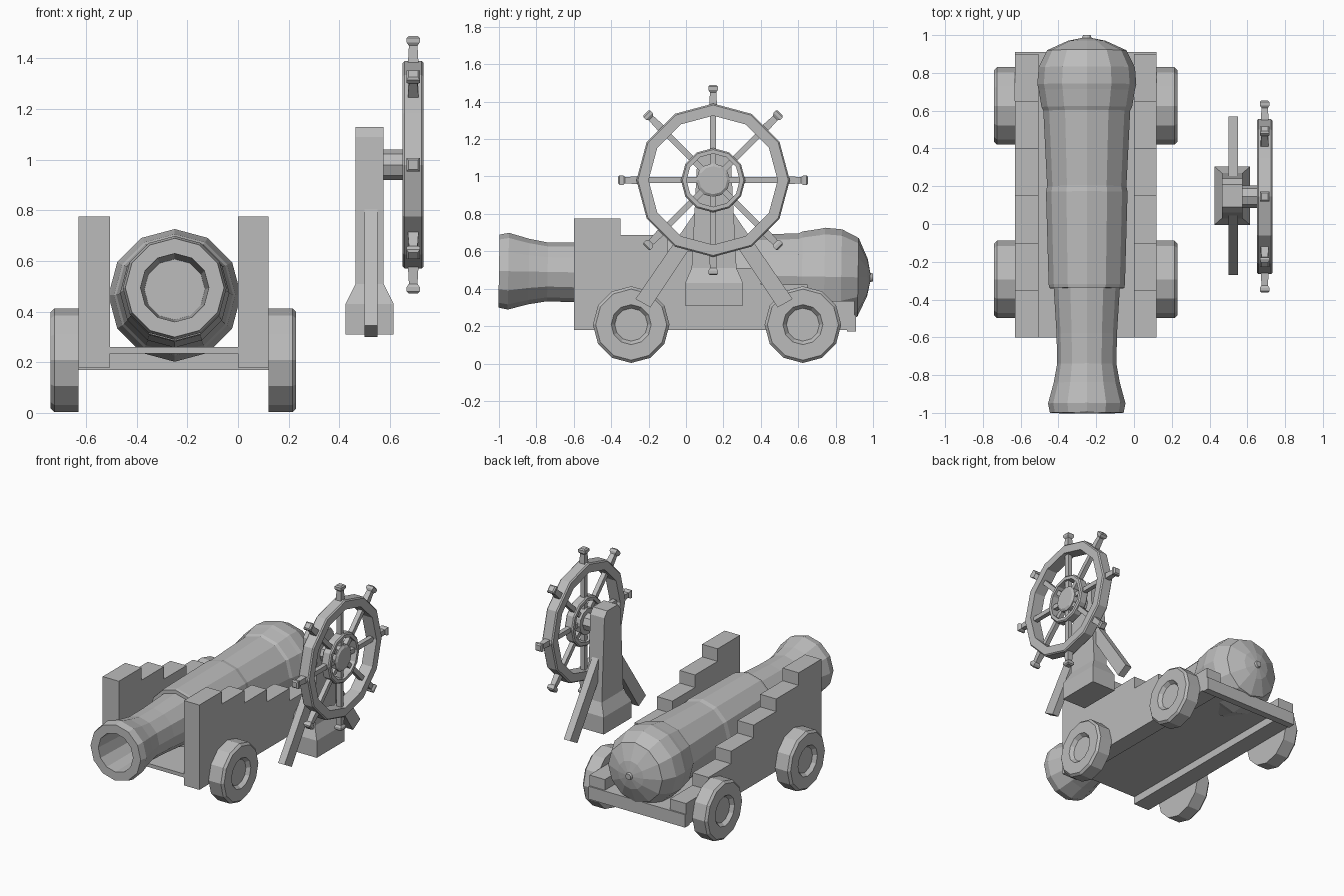
import bpy, bmesh
from math import sin, cos, pi, radians
from mathutils import Matrix, Vector

if "Cube" in bpy.data.objects:
    bpy.data.objects.remove(bpy.data.objects["Cube"], do_unlink=True)

grey = bpy.data.materials.new("plain_grey")
grey.use_nodes = True
colour = (0.5, 0.5, 0.5, 1)
grey.diffuse_color = colour
grey.node_tree.nodes["Principled BSDF"].inputs["Base Color"].default_value = colour


def finish(name, bm, matrix=Matrix()):
    bmesh.ops.recalc_face_normals(bm, faces=bm.faces)
    bm.transform(matrix)
    mesh = bpy.data.meshes.new(name)
    bm.to_mesh(mesh)
    bm.free()
    mesh.materials.append(grey)
    obj = bpy.data.objects.new(name, mesh)
    bpy.context.collection.objects.link(obj)
    return obj


def lathe(name, profile, sides, matrix, closed=False):
    """Revolve (distance, radius) points about local x; a vertex points up."""
    bm = bmesh.new()
    rings = [[bm.verts.new((d, r * sin(2 * pi * i / sides), r * cos(2 * pi * i / sides)))
              for i in range(sides)] for d, r in profile]
    pairs = list(zip(rings, rings[1:]))
    if closed:
        pairs.append((rings[-1], rings[0]))
    else:
        bm.faces.new(rings[0])
        bm.faces.new(rings[-1])
    for a, b in pairs:
        for i in range(sides):
            j = (i + 1) % sides
            bm.faces.new((a[i], a[j], b[j], b[i]))
    return finish(name, bm, matrix)


def extrude_x(name, outline, x0, x1):
    """Solid from a (y, z) outline between two x positions."""
    bm = bmesh.new()
    face = bm.faces.new([bm.verts.new((x0, y, z)) for y, z in outline])
    out = bmesh.ops.extrude_face_region(bm, geom=[face])
    moved = [v for v in out["geom"] if isinstance(v, bmesh.types.BMVert)]
    bmesh.ops.translate(bm, vec=(x1 - x0, 0, 0), verts=moved)
    return finish(name, bm)


def box(name, x, y, z):
    return extrude_x(name, [(y[0], z[0]), (y[1], z[0]), (y[1], z[1]), (y[0], z[1])], *x)


def stack(name, levels, centre):
    """Loft of rectangles given as (z, half x, half y)."""
    bm = bmesh.new()
    rings = [[bm.verts.new((centre[0] + sx * hx, centre[1] + sy * hy, z))
              for sx, sy in ((-1, -1), (1, -1), (1, 1), (-1, 1))] for z, hx, hy in levels]
    bm.faces.new(rings[0])
    bm.faces.new(rings[-1])
    for a, b in zip(rings, rings[1:]):
        for i in range(4):
            j = (i + 1) % 4
            bm.faces.new((a[i], a[j], b[j], b[i]))
    return finish(name, bm)


# Barrel: bore first, then the outside from muzzle to breech knob
MID = -0.25
barrel = [(-0.6, 0.12), (-1, 0.135), (-1, 0.195), (-0.95, 0.205), (-0.84, 0.175), (-0.74, 0.157),
          (-0.58, 0.16), (-0.34, 0.175), (-0.34, 0.198), (-0.32, 0.202), (0.17, 0.216),
          (0.2, 0.21), (0.6, 0.23), (0.62, 0.24), (0.71, 0.255), (0.74, 0.262),
          (0.83, 0.255), (0.92, 0.21), (0.97, 0.1), (0.985, 0.025), (1, 0.02)]
tilt = Matrix.Rotation(radians(-1), 4, 'X')
lathe("barrel", barrel, 12,
      Matrix.Translation((MID, 0, 0.477)) @ tilt @ Matrix.Rotation(pi / 2, 4, 'Z'))

# Stepped carriage cheeks
outline = [(0.9, 0.18), (-0.6, 0.18)]
for step in range(6):
    z = 0.775 - 0.088 * step
    outline += [(-0.6 + 0.25 * step, z), (-0.35 + 0.25 * step, z)]
extrude_x("left_cheek", outline, 0, 0.12)
extrude_x("right_cheek", outline, -0.63, -0.505)

# Carriage bed and rear crossbeam
box("carriage_bed", (-0.505, 0), (-0.6, 0.9), (0.235, 0.26))
box("rear_crossbeam", (-0.63, 0.12), (0.86, 0.91), (0.17, 0.26))

# Carriage wheels with recessed hubs
wheel = [(0, 0.205), (0.095, 0.205), (0.11, 0.19), (0.11, 0.107), (0.085, 0.088)]
for side, x, turn in (("left", 0.12, 0), ("right", -0.63, pi)):
    for place, y in (("front", -0.293), ("rear", 0.625)):
        lathe(f"{side}_{place}_wheel", wheel, 12,
              Matrix.Translation((x, y, 0.208)) @ Matrix.Rotation(turn, 4, 'Z'))

# Helm post with flared foot and sloped cap
stack("helm_post", [(0.31, 0.095, 0.155), (0.43, 0.095, 0.155), (0.51, 0.055, 0.12),
                    (1.09, 0.055, 0.09), (1.13, 0.055, 0.06)], (0.52, 0.15))

# Braces mirrored about the post
for name, s in (("front_brace", -1), ("rear_brace", 1)):
    points = [(0.42, 0.345), (0.34, 0.3), (0.03, 0.765), (0.1, 0.81)]
    extrude_x(name, [(0.15 + s * y, z) for y, z in points], 0.5, 0.55)

# Helm wheel: axle, hub, rings
hub = Matrix.Translation((0, 0.145, 0.98))
lathe("helm_axle", [(0.57, 0.06), (0.67, 0.06)], 8, hub)
lathe("helm_hub", [(0.66, 0.09), (0.715, 0.09), (0.725, 0.075)], 12, hub)
for name, inner, outer, x0, x1 in (("helm_rim", 0.345, 0.41, 0.65, 0.733),
                                   ("helm_inner_ring", 0.142, 0.172, 0.66, 0.725)):
    lathe(name, [(x0, inner), (x0, outer - 0.008), (x0 + 0.008, outer),
                 (x1 - 0.008, outer), (x1, outer - 0.008), (x1, inner)], 12, hub, True)

# Eight spokes, each with a capped handle
for i in range(8):
    spoke = stack(f"spoke_{i + 1}", [(0.05, 0.016, 0.016), (0.37, 0.016, 0.016),
                                     (0.38, 0.022, 0.022), (0.47, 0.017, 0.017),
                                     (0.483, 0.026, 0.026), (0.5, 0.026, 0.026),
                                     (0.508, 0.018, 0.018)], (0.692, 0))
    spoke.data.transform(hub @ Matrix.Rotation(i * pi / 4, 4, 'X'))
